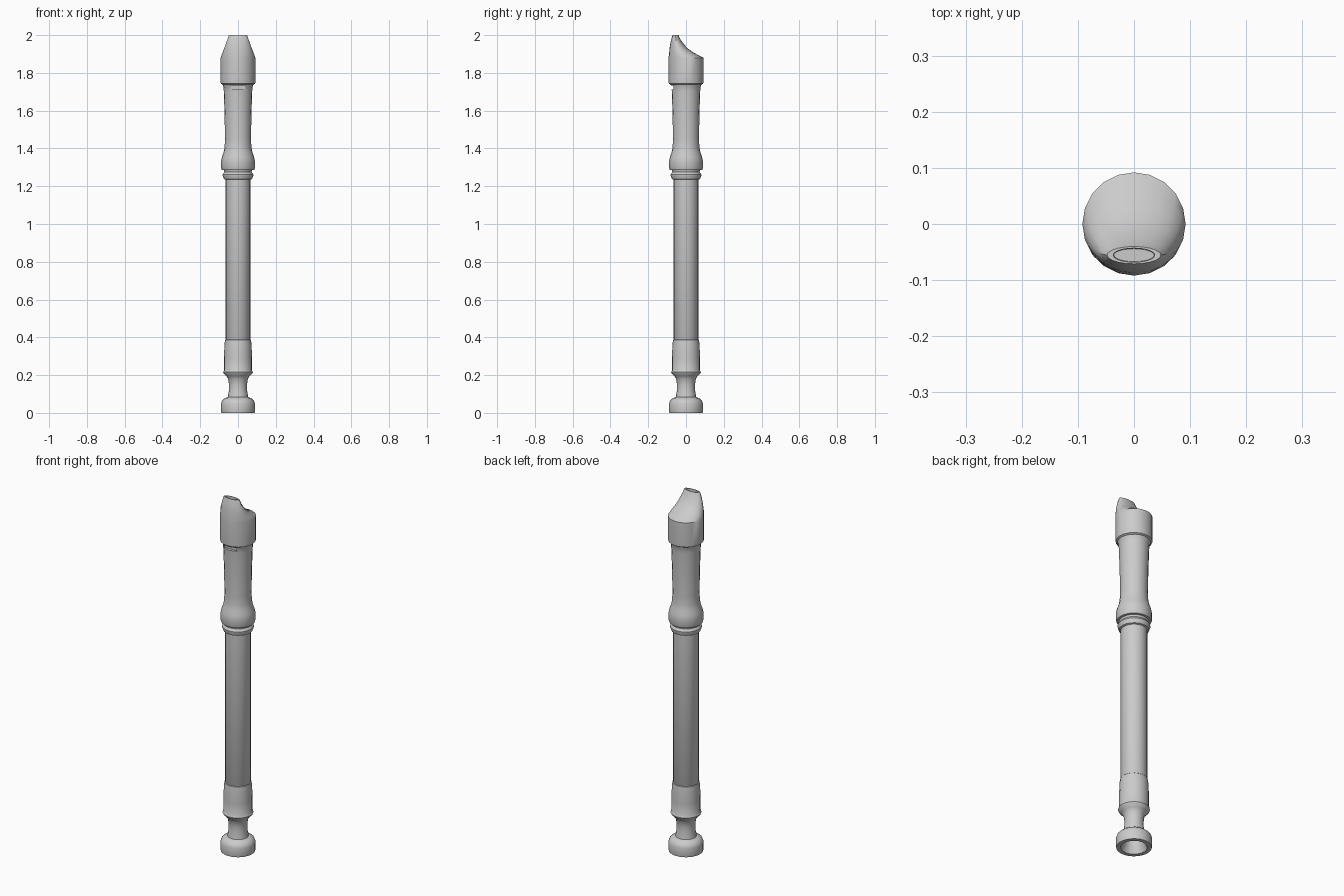
import bpy, bmesh, math

if "Cube" in bpy.data.objects:
    bpy.data.objects.remove(bpy.data.objects["Cube"])

SIDES = 20


def loft(name, sections):
    """Stack elliptical rings (z, half width, y min, y max) and cap both ends."""
    bm = bmesh.new()
    rings = []
    for z, rx, y0, y1 in sections:
        cy, ry = (y0 + y1) / 2, (y1 - y0) / 2
        rings.append([bm.verts.new((rx * math.cos(a), cy + ry * math.sin(a), z))
                      for a in (2 * math.pi * i / SIDES for i in range(SIDES))])
    for r0, r1 in zip(rings, rings[1:]):
        for i in range(SIDES):
            j = (i + 1) % SIDES
            bm.faces.new((r0[i], r0[j], r1[j], r1[i]))
    bm.faces.new(rings[0][::-1])
    bm.faces.new(rings[-1])
    bmesh.ops.recalc_face_normals(bm, faces=bm.faces)
    me = bpy.data.meshes.new(name)
    bm.to_mesh(me)
    bm.free()
    ob = bpy.data.objects.new(name, me)
    bpy.context.collection.objects.link(ob)
    return ob


def turned(profile):
    return [(z, r, -r, r) for r, z in profile]


def smooth(ob):
    bpy.ops.object.select_all(action='DESELECT')
    ob.select_set(True)
    bpy.context.view_layer.objects.active = ob
    bpy.ops.object.shade_smooth_by_angle(angle=math.radians(32))


# Foot joint: bore first, then the bell, neck and socket
foot = loft("foot_joint", turned([
    (.036, .22), (.038, .09), (.054, .03), (.066, 0), (.088, 0), (.09, .01), (.09, .05),
    (.084, .066), (.07, .078), (.054, .083), (.048, .12), (.048, .15), (.052, .18),
    (.062, .195), (.076, .208), (.079, .216), (.074, .225), (.074, .29),
    (.072, .36), (.069, .385), (.064, .39)]))

# Middle joint: straight tube with a ring at the top
body = loft("middle_joint", turned([
    (.06, .37), (.066, .38), (.066, 1.235), (.075, 1.238), (.076, 1.245),
    (.081, 1.255), (.081, 1.262), (.072, 1.275), (.075, 1.288), (.06, 1.30)]))

# Head joint with the curved beak and recessed blow hole
head = loft("head_joint", turned([
    (.07, 1.285), (.086, 1.287), (.089, 1.295), (.089, 1.335), (.085, 1.355),
    (.076, 1.38), (.071, 1.405), (.069, 1.45), (.071, 1.58), (.075, 1.70), (.077, 1.725),
    (.082, 1.738), (.091, 1.743), (.092, 1.755), (.092, 1.88)]) + [
    (1.892, .088, -.091, .068), (1.91, .081, -.089, .037), (1.93, .073, -.087, .008),
    (1.95, .066, -.084, -.009), (1.975, .057, -.079, -.028), (2.0, .048, -.071, -.040),
    (2.0, .037, -.068, -.043), (1.985, .036, -.067, -.044)])

# Sound window cut in the front of the head
bpy.ops.mesh.primitive_cube_add(size=1, location=(0, -.085, 1.723))
cutter = bpy.context.object
cutter.name = "window_cutter"
cutter.scale = (.076, .05, .02)
cutter.hide_render = True
cutter.display_type = 'WIRE'
mod = head.modifiers.new("window", 'BOOLEAN')
mod.object = cutter
mod.operation = 'DIFFERENCE'
mod.solver = 'EXACT'
bpy.context.view_layer.objects.active = head
bpy.ops.object.modifier_apply(modifier=mod.name)
bpy.data.objects.remove(cutter)

for part in (foot, body, head):
    smooth(part)
